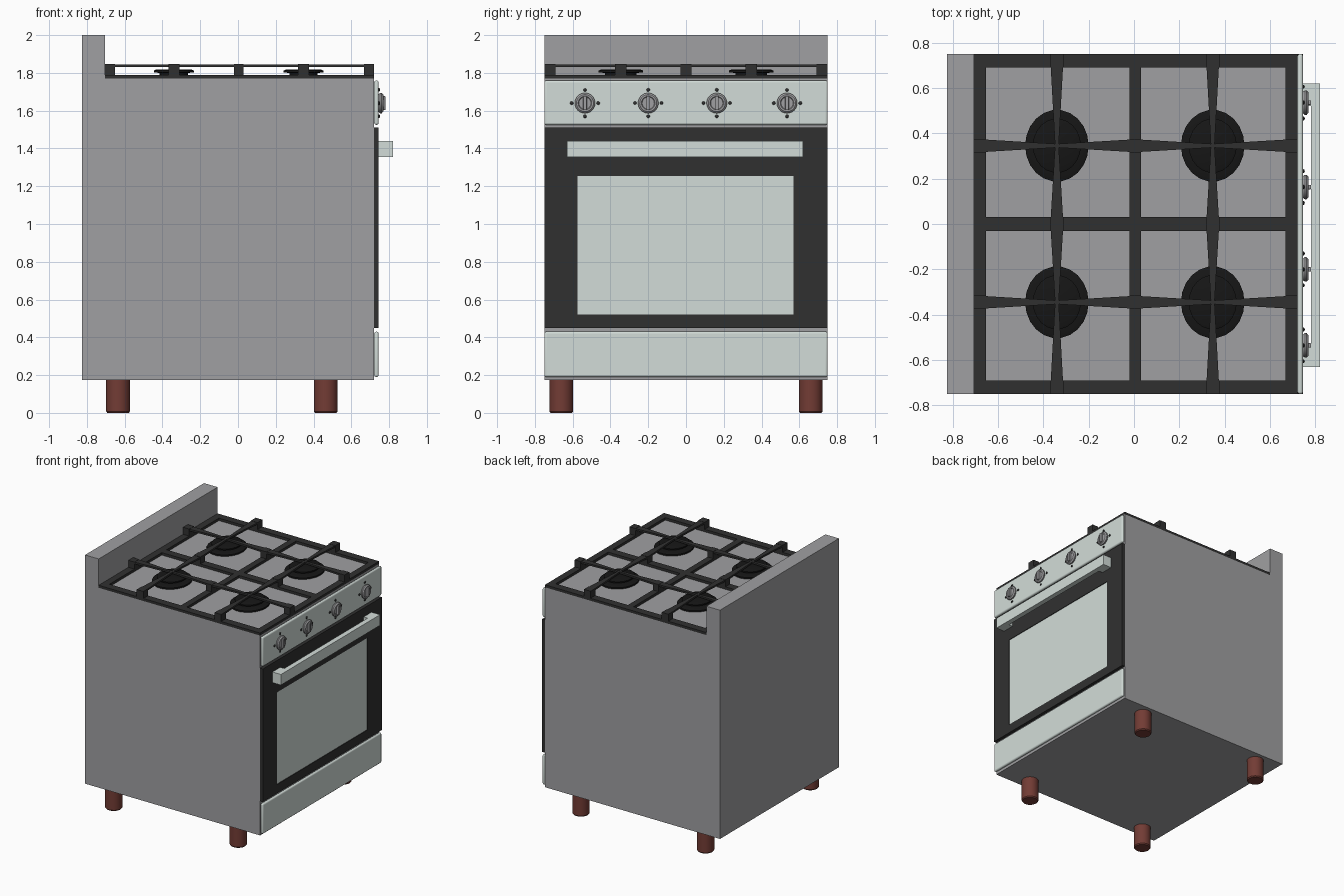
import bpy, bmesh, math
from mathutils import Vector, Matrix

if "Cube" in bpy.data.objects:
    bpy.data.objects.remove(bpy.data.objects["Cube"])


def mat(name, r, g, b):
    m = bpy.data.materials.new(name)
    m.diffuse_color = (r, g, b, 1)
    m.use_nodes = True
    m.node_tree.nodes["Principled BSDF"].inputs["Base Color"].default_value = m.diffuse_color
    return m


STEEL = mat("steel", 0.35, 0.35, 0.36)
PALE = mat("pale_enamel", 0.65, 0.72, 0.69)
DARK = mat("dark_iron", 0.03, 0.03, 0.03)
BLACK = mat("burner_black", 0.008, 0.008, 0.008)
RUST = mat("leg_brown", 0.17, 0.045, 0.035)


def finish(name, bm, material, bevel=0, smooth=False):
    bmesh.ops.recalc_face_normals(bm, faces=bm.faces)
    me = bpy.data.meshes.new(name)
    bm.to_mesh(me)
    bm.free()
    me.materials.append(material)
    ob = bpy.data.objects.new(name, me)
    bpy.context.collection.objects.link(ob)
    if bevel:
        mod = ob.modifiers.new("Bevel", 'BEVEL')
        mod.width, mod.segments = bevel, 4
    if smooth or bevel:
        bpy.ops.object.select_all(action='DESELECT')
        ob.select_set(True)
        bpy.context.view_layer.objects.active = ob
        bpy.ops.object.shade_smooth_by_angle(angle=math.radians(35))
    return ob


def add_box(bm, x0, x1, y0, y1, z0, z1):
    m = Matrix.Translation(((x0 + x1) / 2, (y0 + y1) / 2, (z0 + z1) / 2)) @ \
        Matrix.Diagonal((x1 - x0, y1 - y0, z1 - z0, 1))
    bmesh.ops.create_cube(bm, size=1, matrix=m)


def box(name, dims, material, bevel=0):
    bm = bmesh.new()
    add_box(bm, *dims)
    return finish(name, bm, material, bevel)


def add_prism(bm, pts, offset):
    f = bm.faces.new([bm.verts.new(p) for p in pts])
    ext = bmesh.ops.extrude_face_region(bm, geom=[f], use_keep_orig=True)
    vs = [v for v in ext["geom"] if isinstance(v, bmesh.types.BMVert)]
    bmesh.ops.translate(bm, vec=offset, verts=vs)


def lathe(name, profile, matrix, material, n):
    """Spin (radius, height) points about local z."""
    bm = bmesh.new()
    vs = [bm.verts.new((r, 0, h)) for r, h in profile]
    es = [bm.edges.new(p) for p in zip(vs, vs[1:])]
    bmesh.ops.spin(bm, geom=vs + es, axis=(0, 0, 1), cent=(0, 0, 0),
                   angle=math.tau, steps=n, use_duplicate=False)
    bmesh.ops.remove_doubles(bm, verts=bm.verts, dist=1e-5)
    bm.transform(matrix)
    return finish(name, bm, material, smooth=True)


# Body with raised back, one side profile pulled across the width
bm = bmesh.new()
side = [(-.825, .175), (.72, .175), (.72, 1.77), (-.705, 1.77), (-.705, 2), (-.825, 2)]
add_prism(bm, [(x, -.75, z) for x, z in side], (0, 1.5, 0))
finish("body", bm, STEEL)

# Legs
for x in (-.635, .465):
    for y in (-.66, .66):
        lathe("leg", [(0, 0), (.057, 0), (.063, .008), (.063, .18), (0, .18)],
              Matrix.Translation((x, y, 0)), RUST, 32)

# Control panel and drawer
box("control_panel", (.721, .745, -.75, .75, 1.525, 1.76), PALE, .011)
box("drawer_front", (.721, .745, -.75, .75, .19, .43), PALE, .011)

# Oven door frame and window
bm = bmesh.new()
outer = [(-.75, .45), (.75, .45), (.75, 1.51), (-.75, 1.51)]
inner = [(-.575, .52), (.57, .52), (.57, 1.255), (-.575, 1.255)]
rings = [[bm.verts.new((x, y, z)) for y, z in loop]
         for loop, x in ((outer, .72), (outer, .745), (inner, .745), (inner, .72))]
for a, b in zip(rings, rings[1:] + rings[:1]):
    for i in range(4):
        j = (i + 1) % 4
        bm.faces.new((a[i], a[j], b[j], b[i]))
finish("oven_door_frame", bm, DARK)
box("oven_window", (.72, .74, -.575, .57, .52, 1.255), PALE)

# Door handle, a shallow U in plan
bm = bmesh.new()
plan = [(.745, -.63), (.82, -.63), (.82, .62), (.745, .62),
        (.745, .52), (.78, .52), (.78, -.53), (.745, -.53)]
add_prism(bm, [(x, y, 1.355) for x, y in plan], (0, 0, .085))
finish("door_handle", bm, PALE)

# Knobs with grips and position dots
for y in (-.535, -.2, .163, .535):
    at = Matrix.Translation((.745, y, 1.64)) @ Matrix.Rotation(math.pi / 2, 4, 'Y')
    lathe("knob", [(0, -.002), (.046, -.002), (.054, .008), (.054, .016), (.045, .024),
                   (.036, .024), (.032, .019), (0, .019)], at, STEEL, 32)
    box("knob_grip", (.76, .781, y - .01, y + .01, 1.603, 1.677), STEEL, .004)
    for dy, dz in ((.07, 0), (-.07, 0), (0, .07), (0, -.07)):
        lathe("knob_dot", [(0, -.002), (.009, -.002), (.009, .003), (.005, .007), (0, .008)],
              Matrix.Translation((0, dy, dz)) @ at, DARK, 10)

# Burners, slightly oval
CX, CY = (-.34, .347), (-.345, .345)
for x in CX:
    for y in CY:
        lathe("burner", [(0, 0), (.14, 0), (.14, .012), (.125, .018), (.075, .018), (.075, .03),
                         (.106, .032), (.106, .042), (.095, .047), (0, .047)],
              Matrix.Translation((x, y, 1.77)) @ Matrix.Diagonal((1, 1.13, 1, 1)), BLACK, 22)

# Grate frame bars
bm = bmesh.new()
xbars = ((-.705, -.652), (-.02, .03), (.667, .72))
ybars = ((-.75, -.69), (-.03, .03), (.69, .75))
for a, b in xbars:
    add_box(bm, a, b, -.75, .75, 1.768, 1.79)
for a, b in ybars:
    for (_, p), (q, _) in zip(xbars, xbars[1:]):
        add_box(bm, p, q, a, b, 1.768, 1.79)
finish("grate_frame", bm, DARK)

# Grate posts standing on the bars
bm = bmesh.new()
for y in CY:
    for a, b in xbars:
        add_box(bm, a, b, y - .03, y + .03, 1.785, 1.846)
for x in CX:
    for a, b in ybars:
        add_box(bm, x - .029, x + .029, a, b, 1.785, 1.846)
finish("grate_posts", bm, DARK)

# Tapered fingers from the posts to each burner centre
bm = bmesh.new()
for i, x in enumerate(CX):
    for j, y in enumerate(CY):
        starts = ((xbars[i][1], y), (xbars[i + 1][0], y), (x, ybars[j][1]), (x, ybars[j + 1][0]))
        for sx, sy in starts:
            d = Vector((x - sx, y - sy, 0)).normalized()
            s = Vector((-d.y, d.x, 0))
            a, b = Vector((sx, sy, 1.83)), Vector((x, y, 1.83))
            add_prism(bm, [a - s * .027, b - s * .008, b + s * .008, a + s * .027], (0, 0, .014))
finish("grate_fingers", bm, DARK)
